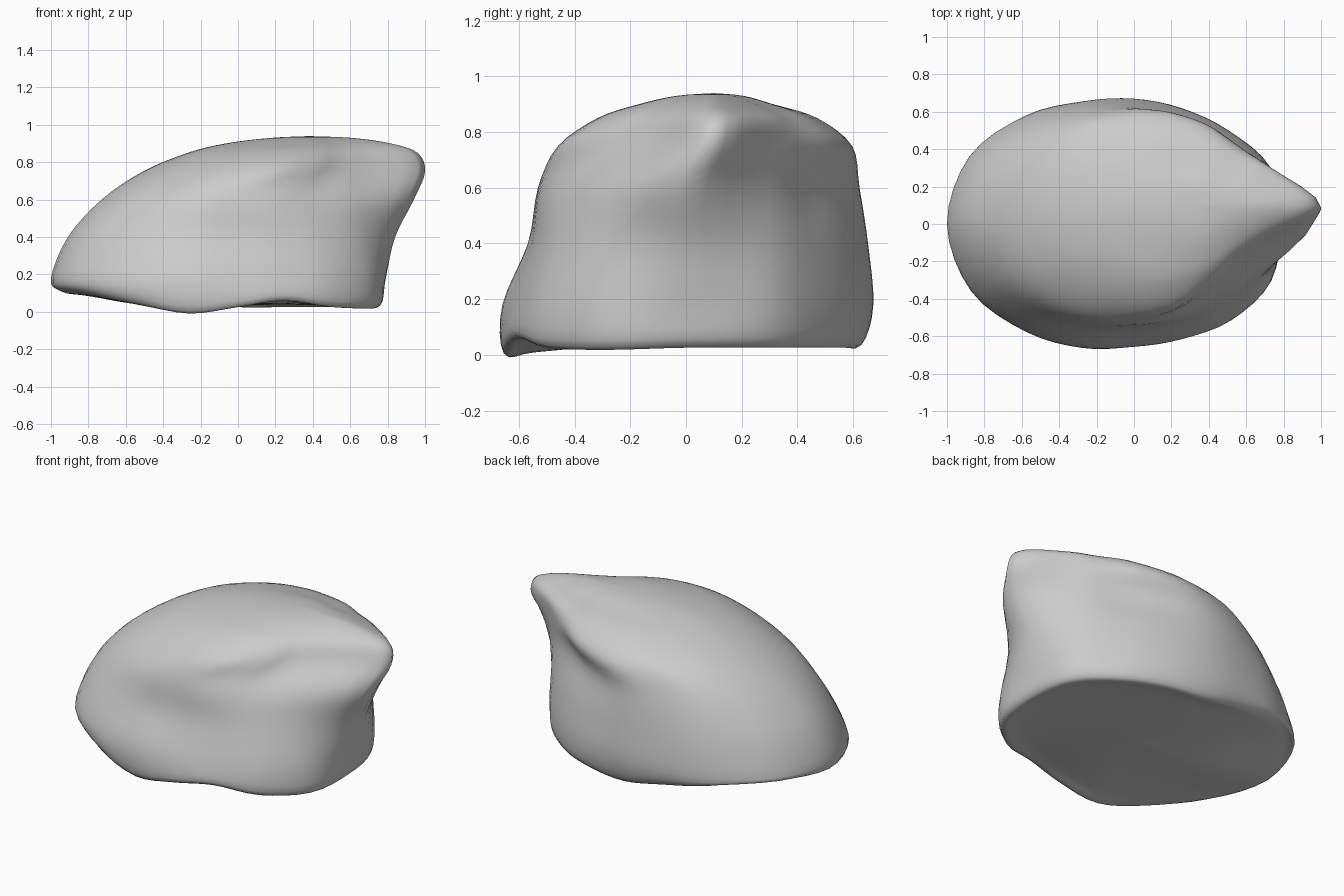
import bpy, bmesh
from math import sin, cos, pi
from mathutils import Vector

cube = bpy.data.objects.get("Cube")
if cube:
    bpy.data.objects.remove(cube)

STEPS = 4  # subdivisions between control points

# Horizontal slices: height, centre x, centre y, then radii (hundredths) anticlockwise from +x
slices = [
    (18, 0, 0, (79, 79, 71, 67, 67, 71, 82, 95, 100, 94, 81, 71, 64, 65, 72, 79)),
    (40, 0, 0, (84, 78, 68, 64, 65, 69, 78, 87, 91, 84, 71, 61, 56, 58, 65, 75)),
    (60, 0, 0, (94, 77, 63, 60, 62, 65, 70, 73, 73, 68, 61, 56, 53, 54, 58, 71)),
    (75, 20, 8, (80, 57, 49, 49, 51, 55, 63, 69, 71, 68, 62, 57, 53, 47, 45, 53)),
    (85, 30, 10, (66, 48, 38, 36, 36, 40, 46, 53, 57, 55, 50, 45, 40, 36, 35, 42)),
    (90, 35, 10, (47, 32, 23, 21, 21, 23, 28, 36, 42, 38, 33, 29, 26, 24, 24, 30)),
]
base_radii = (76, 76, 69, 64, 63, 67, 79, 91, 95, 90, 79, 70, 65, 66, 72, 78)


def ring(z, cx, cy, radii, scale=1.0):
    count = len(radii)
    return [Vector((cx + r * scale * cos(2 * pi * i / count),
                    cy + r * scale * sin(2 * pi * i / count), z)) / 100
            for i, r in enumerate(radii)]


def underside(scale):
    """Base ring, lifted at the thin end and back, wavy along the front rim."""
    points = ring(0, 0, 0, base_radii, scale)
    for p in points:
        front = min(1, max(0, -p.y / 0.6)) ** 2
        p.z = 0.036 + 0.17 * max(0, -p.x - 0.5) + 0.033 * front * sin(2 * pi * p.x)
        p.z += 0.25 * max(0, -p.x) * max(0, p.y)
    return points


def spline(a, b, c, d, t):
    return 0.5 * (2 * b + (c - a) * t + (2 * a - 5 * b + 4 * c - d) * t ** 2
                  + (3 * b - a - 3 * c + d) * t ** 3)


def smooth_loop(points):
    n = len(points)
    return [spline(*(points[(i + k) % n] for k in (-1, 0, 1, 2)), s / STEPS)
            for i in range(n) for s in range(STEPS)]


# Stack the control rings from the middle of the underside to the crown
rings = [underside(s) for s in (0, 0.5, 0.85, 1)]
rings += [ring(*s) for s in slices]
crown = slices[-1][-1]
rings += [ring(93, 38, 10, crown, 0.5), ring(94, 38, 10, crown, 0)]
rings = [smooth_loop(r) for r in rings]

# Interpolate between the rings
last = len(rings) - 1
layers = []
for i in range(last):
    near = [rings[min(max(i + k, 0), last)] for k in (-1, 0, 1, 2)]
    for s in range(STEPS):
        layers.append([spline(*pts, s / STEPS) for pts in zip(*near)])
layers.append(rings[last])

# Skin the boulder
bm = bmesh.new()
grid = [[bm.verts.new(p) for p in layer] for layer in layers]
for low, high in zip(grid, grid[1:]):
    for j in range(len(low)):
        k = (j + 1) % len(low)
        bm.faces.new((low[j], low[k], high[k], high[j]))
bmesh.ops.remove_doubles(bm, verts=bm.verts, dist=0.0005)
bmesh.ops.recalc_face_normals(bm, faces=bm.faces)
for f in bm.faces:
    f.smooth = True
mesh = bpy.data.meshes.new("boulder")
bm.to_mesh(mesh)
bm.free()
boulder = bpy.data.objects.new("boulder", mesh)
bpy.context.collection.objects.link(boulder)

# Stone colour
stone = bpy.data.materials.new("grey stone")
stone.use_nodes = True
colour = (0.6, 0.6, 0.6, 1)
stone.diffuse_color = colour
stone.node_tree.nodes["Principled BSDF"].inputs["Base Color"].default_value = colour
mesh.materials.append(stone)
